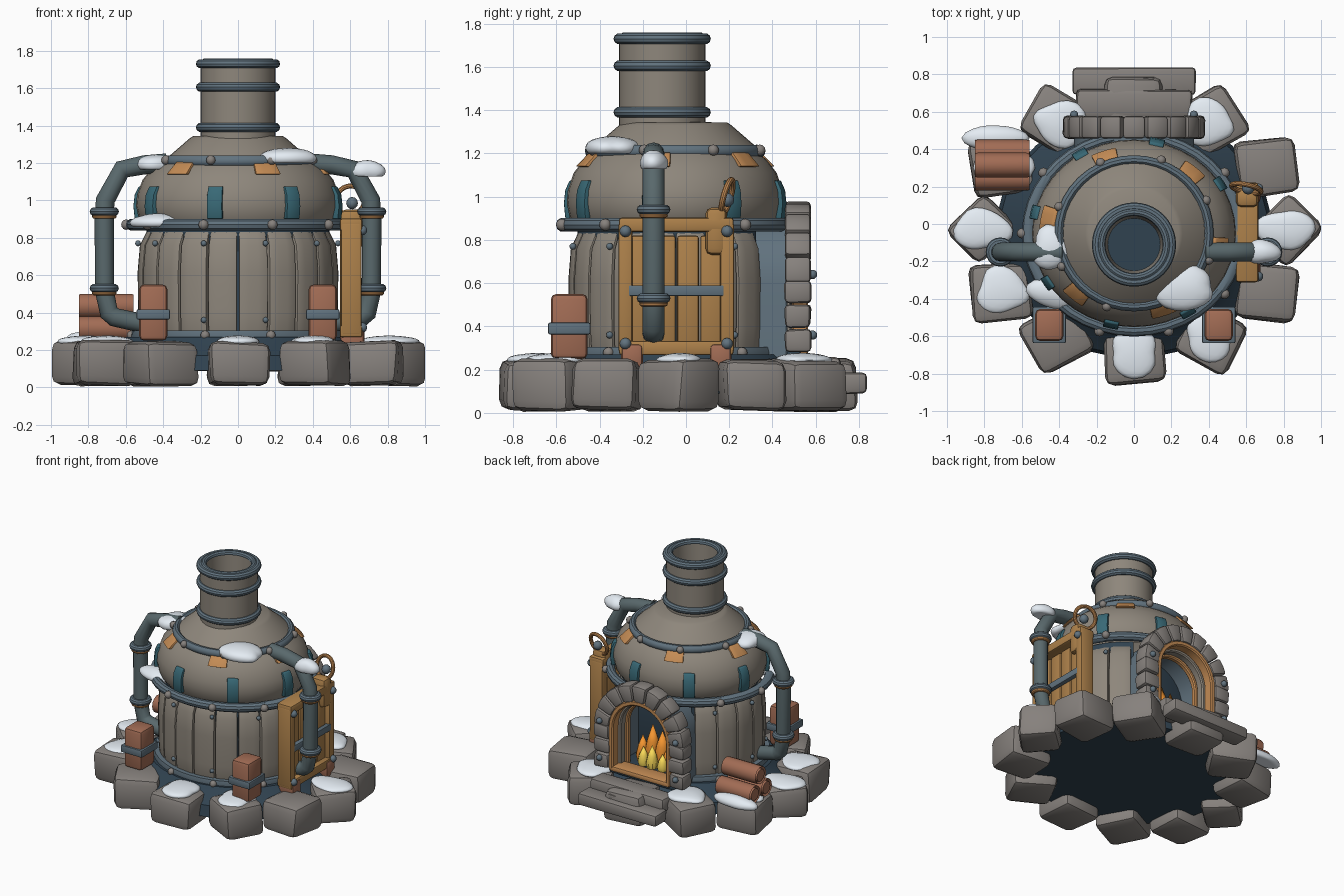
import bpy, bmesh, random
from math import sin, cos, pi, radians as rad
from mathutils import Vector, Matrix

if "Cube" in bpy.data.objects:
    bpy.data.objects.remove(bpy.data.objects["Cube"])

random.seed(4)
CY, SY = -0.05, 0.92          # body centre and its front-to-back squash


def mat(name, r, g, b):
    m = bpy.data.materials.new(name)
    m.diffuse_color = (r, g, b, 1)
    m.use_nodes = True
    m.node_tree.nodes["Principled BSDF"].inputs["Base Color"].default_value = m.diffuse_color
    return m


TAUPE = mat("taupe", .27, .24, .20)
STONE = mat("stone", .24, .22, .205)
SLATE = mat("slate", .12, .17, .21)
PIPE = mat("pipe", .10, .14, .15)
NAVY = mat("navy", .03, .055, .08)
TEAL = mat("teal", .04, .14, .18)
GOLD = mat("wood", .42, .22, .07)
COPPER = mat("copper", .55, .26, .09)
BRICK = mat("red_wood", .36, .15, .09)
SNOW = mat("snow", .78, .84, .9)
ORANGE = mat("flame_orange", .9, .3, .03)
YELLOW = mat("flame_yellow", .95, .7, .1)


def finish(name, bm, m, bevel=0, seg=2, angle=35):
    bmesh.ops.recalc_face_normals(bm, faces=bm.faces)
    if bevel:
        es = [e for e in bm.edges if len(e.link_faces) == 2 and e.calc_face_angle(0) > .6]
        bmesh.ops.bevel(bm, geom=es, offset=bevel, segments=seg, affect='EDGES', profile=.5)
    me = bpy.data.meshes.new(name)
    bm.to_mesh(me)
    bm.free()
    me.materials.append(m)
    ob = bpy.data.objects.new(name, me)
    bpy.context.collection.objects.link(ob)
    bpy.ops.object.select_all(action='DESELECT')
    ob.select_set(True)
    bpy.context.view_layer.objects.active = ob
    bpy.ops.object.shade_smooth_by_angle(angle=rad(angle))
    return ob


def box(name, c, s, m, bevel=.012, rot=0, jit=0, tilt=0):
    bm = bmesh.new()
    bmesh.ops.create_cube(bm, size=1)
    for v in bm.verts:
        v.co = Vector([a * b + random.uniform(-jit, jit) for a, b in zip(v.co, s)])
    bm.transform(Matrix.Translation(c) @ Matrix.Rotation(rad(rot), 4, 'Z') @ Matrix.Rotation(rad(tilt), 4, 'X'))
    return finish(name, bm, m, bevel)


def lathe(name, prof, m, a0=0, a1=360, n=40, closed=False, sy=1, loc=(0, CY, 0), bevel=0, mx=None):
    """Turn a (radius, height) profile about z; angle 0 faces the front."""
    bm = bmesh.new()
    full = a1 - a0 >= 360
    rows = []
    for i in range(n if full else n + 1):
        a = rad(a0 + (a1 - a0) * i / n)
        rows.append([bm.verts.new((r * sin(a), -r * cos(a) * sy, z)) for r, z in prof])
    k = len(prof)
    for i in range(n):
        p, q = rows[i], rows[(i + 1) % len(rows)]
        for j in range(k if closed else k - 1):
            bm.faces.new((p[j], q[j], q[(j + 1) % k], p[(j + 1) % k]))
    if closed and not full:
        bm.faces.new(rows[0])
        bm.faces.new(rows[-1])
    bmesh.ops.remove_doubles(bm, verts=bm.verts, dist=1e-5)
    bm.transform(Matrix.Translation(loc) @ (mx or Matrix()))
    return finish(name, bm, m, bevel)


def hoop(name, r, t, z, m, h=None, sy=1, loc=(0, CY, 0), mx=None, n=40):
    h = h or t
    prof = [(r + t * cos(i * pi / 5), z + h * sin(i * pi / 5)) for i in range(10)]
    return lathe(name, prof, m, closed=True, sy=sy, loc=loc, mx=mx, n=n)


def ball(name, c, r, m):
    bm = bmesh.new()
    bmesh.ops.create_uvsphere(bm, u_segments=10, v_segments=6, radius=r)
    bm.transform(Matrix.Translation(c))
    return finish(name, bm, m)


def snow(c, s):
    bm = bmesh.new()
    bmesh.ops.create_icosphere(bm, subdivisions=3, radius=1)
    ph = random.uniform(0, 6)
    for v in bm.verts:
        a, b, z = v.co
        k = 1 + .12 * sin(3 * a + ph) + .1 * sin(4 * b - ph)
        v.co = Vector((a * k * s[0], b * k * s[1], max(z, -.45) * s[2])) + Vector(c)
    finish("snow_patch", bm, SNOW, angle=60)


def arch(name, ro, ri, z0, zc, y0, y1, m, bevel=.008):
    def path(r):
        return [(r, z0)] + [(r * cos(i * pi / 16), zc + r * sin(i * pi / 16)) for i in range(17)] + [(-r, z0)]
    bm = bmesh.new()
    rows = [[bm.verts.new((x, y, z)) for x, z in path(r)] for r, y in ((ro, y0), (ro, y1), (ri, y1), (ri, y0))]
    for j in range(4):
        p, q = rows[j], rows[(j + 1) % 4]
        for i in range(len(p) - 1):
            bm.faces.new((p[i], p[i + 1], q[i + 1], q[i]))
    for e in (0, -1):
        bm.faces.new([r[e] for r in rows])
    return finish(name, bm, m, bevel, 1)


def on_body(a, r, z, sy=SY):
    return Vector((r * sin(rad(a)), CY - r * cos(rad(a)) * sy, z))


# foundation plate and ring of rocks
lathe("foundation", [(0, .09), (.74, .09), (.72, .17), (.64, .23), (.6, .27), (0, .27)], NAVY, sy=.9)
turn = {0: 45, 30: 8, 60: 30, 90: 0, 120: -30, 150: 8, 180: 45, 210: 5, 240: 28, 270: 4, 300: -28, 330: -6}
for a, t in turn.items():
    x, y = .82 * cos(rad(a)), -.03 + .67 * sin(rad(a))
    d = .27 if a % 180 == 0 else .3
    box("foundation_rock", (x, y, .128), (d + .02, d, .235), STONE, .045, t, .011)
    if a not in (30, 330, 240, 90):
        snow((x * .98, y * .98, .245), (.14, .12, .032))
snow((-.74, .46, .26), (.15, .08, .05))

# barrel core, staves and rivets (open at the back for the hearth)
lathe("barrel_core", [(.49, .25), (.49, .88)], NAVY, -146, 146, sy=SY)
stave = [(.47, .25), (.525, .25), (.535, .4), (.537, .62), (.525, .76), (.485, .84), (.47, .84)]
for i in range(-8, 8):
    lathe("barrel_stave", stave, TAUPE, i * 18 + .5, i * 18 + 17.5, 3, True, SY, bevel=.008)
    for z in (.36, .77):
        if i % 2 == 0:
            ball("stave_rivet", on_body(i * 18 + 16, .535, z), .016, SLATE)

# dome, shoulder and hoops
lathe("dome", [(.5, .86), (.53, .9), (.545, .97), (.54, 1.03), (.51, 1.11), (.46, 1.17), (.41, 1.21), (.38, 1.23)], TAUPE, sy=SY)
lathe("shoulder", [(.4, 1.2), (.37, 1.235), (.26, 1.33), (.24, 1.343), (.1, 1.345)], TAUPE)
hoop("middle_hoop", .565, .035, .87, SLATE, .033, SY)
hoop("upper_hoop", .40, .026, 1.21, SLATE, .03, .98)
lathe("lower_hoop", [(.52, .25), (.565, .25), (.572, .275), (.565, .305), (.52, .305)], SLATE, -148, 148, closed=True, sy=SY)
for i in range(10):
    ball("middle_bolt", on_body(18 + 36 * i, .598, .87), .028, STONE)
    if i not in (4, 5):
        ball("lower_bolt", on_body(18 + 36 * i, .57, .278), .026, STONE)
for i in range(8):
    ball("upper_bolt", on_body(-20 + 45 * i, .425, 1.215, .98), .026, STONE)
for i in range(8):    # teal straps climbing the dome
    a = -13 + 45 * i
    lathe("dome_strap", [(.52, .9), (.56, .9), (.567, .97), (.56, 1.03), (.538, 1.075), (.5, 1.075)], TEAL,
          a - 4.3, a + 4.3, 2, True, SY, bevel=.006)
for i in range(6):    # copper tabs under the upper hoop
    a = 19 + 60 * i
    lathe("copper_tab", [(.45, 1.135), (.51, 1.14), (.44, 1.205), (.4, 1.2)], COPPER, a - 8, a + 8, 3, True, SY, bevel=.006)

# chimney
C = (0, -.11, 0)
lathe("chimney", [(.2, 1.32), (.2, 1.74), (.155, 1.74), (.14, 1.45)], TAUPE, loc=C)
lathe("chimney_throat", [(0, 1.46), (.142, 1.46)], NAVY, loc=C)
for z in (1.39, 1.605, 1.73):
    hoop("chimney_hoop", .2, .025, z, SLATE, loc=C)
hoop("chimney_lip", .175, .022, 1.738, SLATE, loc=C)

# side pipes with collars
for s in (-1, 1):
    cu = bpy.data.curves.new("side_pipe", 'CURVE')
    cu.dimensions, cu.bevel_depth, cu.bevel_resolution, cu.use_fill_caps = '3D', .051, 4, True
    pts = [(.38, 1.2), (.5, 1.19), (.62, 1.165), (.71, 1.0), (.715, .9), (.715, .52), (.69, .4), (.66, .375), (.5, .34)]
    sp = cu.splines.new('POLY')
    sp.points.add(len(pts) - 1)
    for p, (x, z) in zip(sp.points, pts):
        p.co = (s * x, -.15, z, 1)
    ob = bpy.data.objects.new("side_pipe", cu)
    bpy.context.collection.objects.link(ob)
    cu.materials.append(PIPE)
    bpy.ops.object.select_all(action='DESELECT')
    ob.select_set(True)
    bpy.context.view_layer.objects.active = ob
    bpy.ops.object.convert(target='MESH')
    bpy.ops.object.shade_smooth_by_angle(angle=rad(50))
    for z, dz in ((.94, -.025), (.53, -.025)):
        hoop("pipe_collar", .055, .023, z, SLATE, loc=(s * .715, -.15, 0), n=20)
        hoop("collar_trim", .052, .014, z + dz, COPPER, loc=(s * .715, -.15, 0), n=20)
    # strapped front posts
    box("front_post", (s * .453, -.54, .4), (.15, .17, .3), BRICK, .025)
    box("post_strap", (s * .453, -.54, .39), (.178, .195, .055), SLATE, .008)

# wooden side hatch
for y in (-.28, .19):
    box("hatch_post", (.605, y, .58), (.11, .065, .6), GOLD)
    box("hatch_foot", (.61, y + (.03 if y < 0 else -.03), .26), (.13, .1, .12), BRICK, .02)
    for z in (.32, .84):
        ball("hatch_bolt", (.665, y, z), .027, SLATE)
for z in (.3, .87):
    box("hatch_beam", (.605, -.045, z), (.12, .53, .065), GOLD)
for i in range(4):
    box("hatch_plank", (.585, -.205 + .107 * i, .57), (.08, .1, .5), GOLD)
box("hatch_bar", (.645, -.045, .565), (.035, .44, .05), SLATE, .006)
box("ring_bracket", (.605, .14, .84), (.12, .1, .22), GOLD, .03)
ball("ring_bolt", (.61, .19, .985), .033, SLATE)
hoop("pull_ring", .08, .014, 0, COPPER, loc=(.6, .19, 1.0), n=24,
     mx=Matrix.Rotation(rad(-12), 4, 'Z') @ Matrix.Rotation(rad(75), 4, 'X'))

# hearth: liner, frames, stone surround
ZC = .6
arch("hearth_liner", .32, .25, .25, ZC, .2, .47, SLATE)
box("hearth_back", (0, .2, .56), (.56, .03, .62), NAVY)
box("hearth_floor", (0, .36, .265), (.56, .34, .05), NAVY)
arch("outer_frame", .26, .222, .28, ZC, .49, .565, COPPER)
arch("middle_frame", .255, .205, .28, ZC, .43, .49, TAUPE)
arch("inner_frame", .255, .19, .28, ZC, .39, .43, COPPER)
box("hearth_sill", (0, .5, .29), (.5, .13, .04), COPPER)
for s in (-1, 1):
    for i in range(3):
        box("jamb_stone", (s * .315, .517, .335 + .112 * i), (.125 + .012 * (i % 2), .12, .106), STONE, .022, 0, .005)
    for z in (.36, .64):
        ball("jamb_bolt", (s * .32, .585, z), .022, SLATE)
for i in range(9):
    a = 90 + 20 * i
    lathe("arch_stone", [(.252, -.06), (.378, -.06), (.378, .06), (.252, .06)], STONE, a + .6, a + 19.4, 2, True,
          loc=(0, .517, ZC), bevel=.018, mx=Matrix.Rotation(pi / 2, 4, 'X'))
box("upper_step", (0, .645, .2), (.62, .15, .11), STONE, .025, 0, .006)
box("lower_step", (0, .765, .135), (.66, .15, .095), STONE, .022, 0, .005)
box("step_slab", (0, .735, .19), (.24, .09, .05), STONE, .02, 5, .01)

# fire
for x, y, h, w, m in ((-.11, .36, .2, .05, ORANGE), (-.04, .34, .28, .06, ORANGE), (.04, .34, .31, .06, ORANGE),
                      (.11, .36, .22, .05, ORANGE), (-.09, .41, .14, .04, YELLOW), (-.01, .42, .19, .045, YELLOW),
                      (.07, .41, .16, .042, YELLOW)):
    lathe("flame", [(0, 0), (w * .8, h * .1), (w, h * .3), (w * .7, h * .6), (0, h)], m, n=10, loc=(x, y, .29))

# log pile
for y, z in ((.245, .315), (.385, .315), (.315, .435)):
    lathe("log", [(0, -.145), (.045, -.145), (.048, -.13), (.064, -.145), (.066, -.13), (.066, .13), (.064, .145),
                  (.048, .145), (.045, .13), (0, .13)], BRICK, n=14, loc=(-.705, y, z), mx=Matrix.Rotation(pi / 2, 4, 'Y'))

# snow on the metalwork
snow((-.43, -.13, 1.19), (.115, .11, .055))
snow((.27, -.34, 1.225), (.18, .11, .055))
snow((-.43, -.36, .88), (.13, .1, .05))
snow((.69, -.15, 1.155), (.085, .075, .06))
